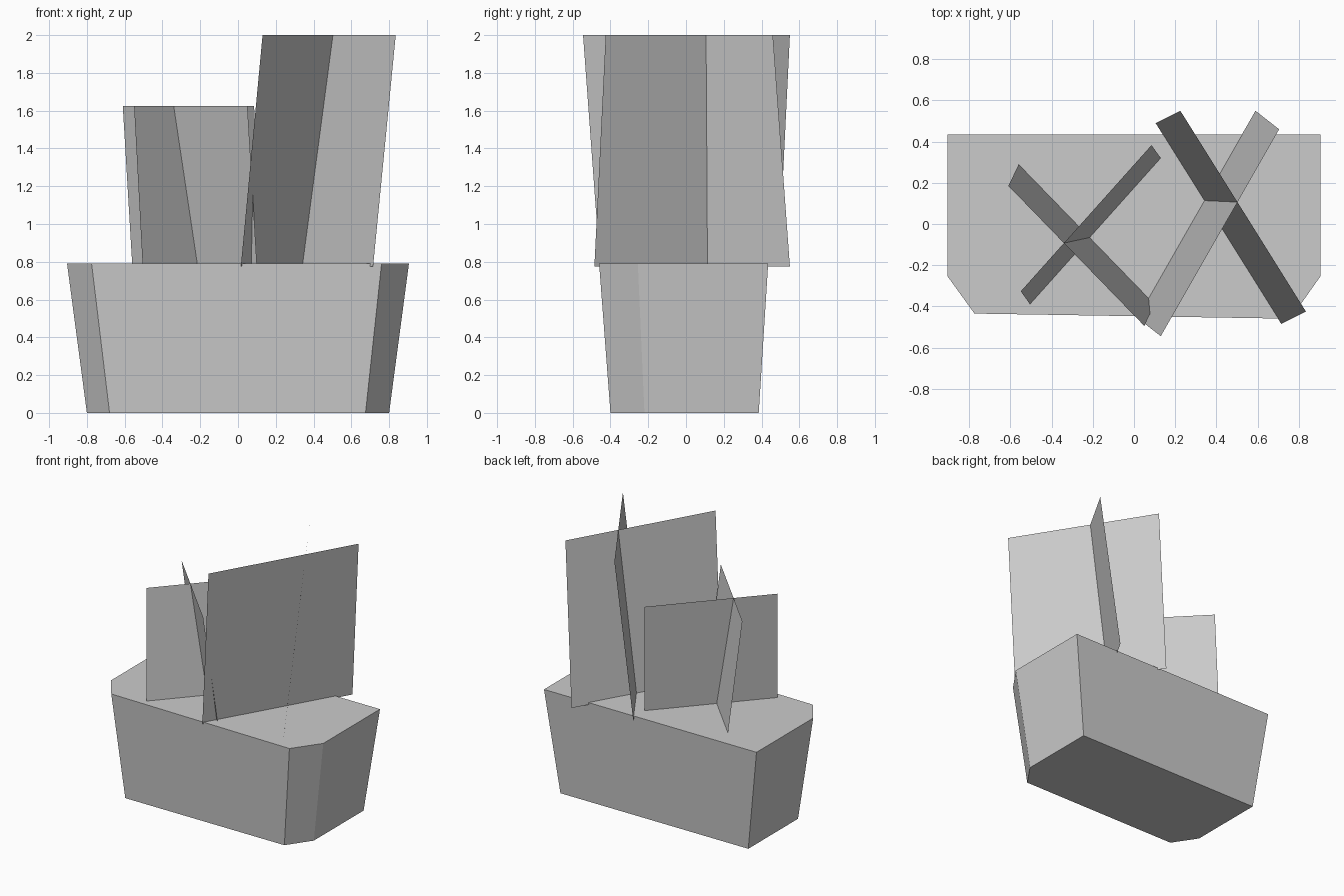
import bpy

cube = bpy.data.objects.get("Cube")
if cube:
    bpy.data.objects.remove(cube, do_unlink=True)

grey = bpy.data.materials.new("light_grey")
grey.use_nodes = True
COLOUR = (0.6, 0.6, 0.6, 1)
grey.diffuse_color = COLOUR
grey.node_tree.nodes["Principled BSDF"].inputs["Base Color"].default_value = COLOUR


def add_mesh(name, verts, faces):
    mesh = bpy.data.meshes.new(name)
    mesh.from_pydata(verts, [], faces)
    mesh.materials.append(grey)
    obj = bpy.data.objects.new(name, mesh)
    bpy.context.collection.objects.link(obj)
    return obj


def loft(name, lower, upper, z0, z1):
    """Closed solid between two outlines, listed counter-clockwise."""
    n = len(lower)
    verts = [(x, y, z0) for x, y in lower] + [(x, y, z1) for x, y in upper]
    sides = [(i, (i + 1) % n, n + (i + 1) % n, n + i) for i in range(n)]
    caps = [tuple(reversed(range(n))), tuple(range(n, 2 * n))]
    return add_mesh(name, verts, sides + caps)


def sheet(name, start, end, lean, z0, z1):
    """Flat leaning sheet: bottom edge from start to end, top shifted by lean."""
    verts = [(x, y, z0) for x, y in (start, end)]
    verts += [(x + lean[0], y + lean[1], z1) for x, y in (end, start)]
    return add_mesh(name, verts, [(0, 1, 2, 3)])


# Flared planter box with two chamfered front corners
lower = [(-0.68, -0.4), (0.675, -0.4), (0.8, -0.22),
         (0.8, 0.385), (-0.8, 0.385), (-0.8, -0.22)]
upper = [(-0.775, -0.435), (0.76, -0.46), (0.905, -0.255),
         (0.905, 0.435), (-0.905, 0.435), (-0.905, -0.255)]
loft("planter_box", lower, upper, 0, 0.79)

# Tall pair of crossed foliage sheets
sheet("tall_plant_sheet_a", (0.105, 0.49), (0.715, -0.485), (0.12, 0.06), 0.775, 2)
sheet("tall_plant_sheet_b", (0.015, -0.455), (0.59, 0.55), (0.115, -0.09), 0.775, 2)

# Short pair of crossed foliage sheets
sheet("short_plant_sheet_a", (-0.56, 0.29), (0.1, -0.39), (-0.05, -0.105), 0.785, 1.625)
sheet("short_plant_sheet_b", (-0.505, -0.39), (0.13, 0.32), (-0.045, 0.063), 0.785, 1.625)
